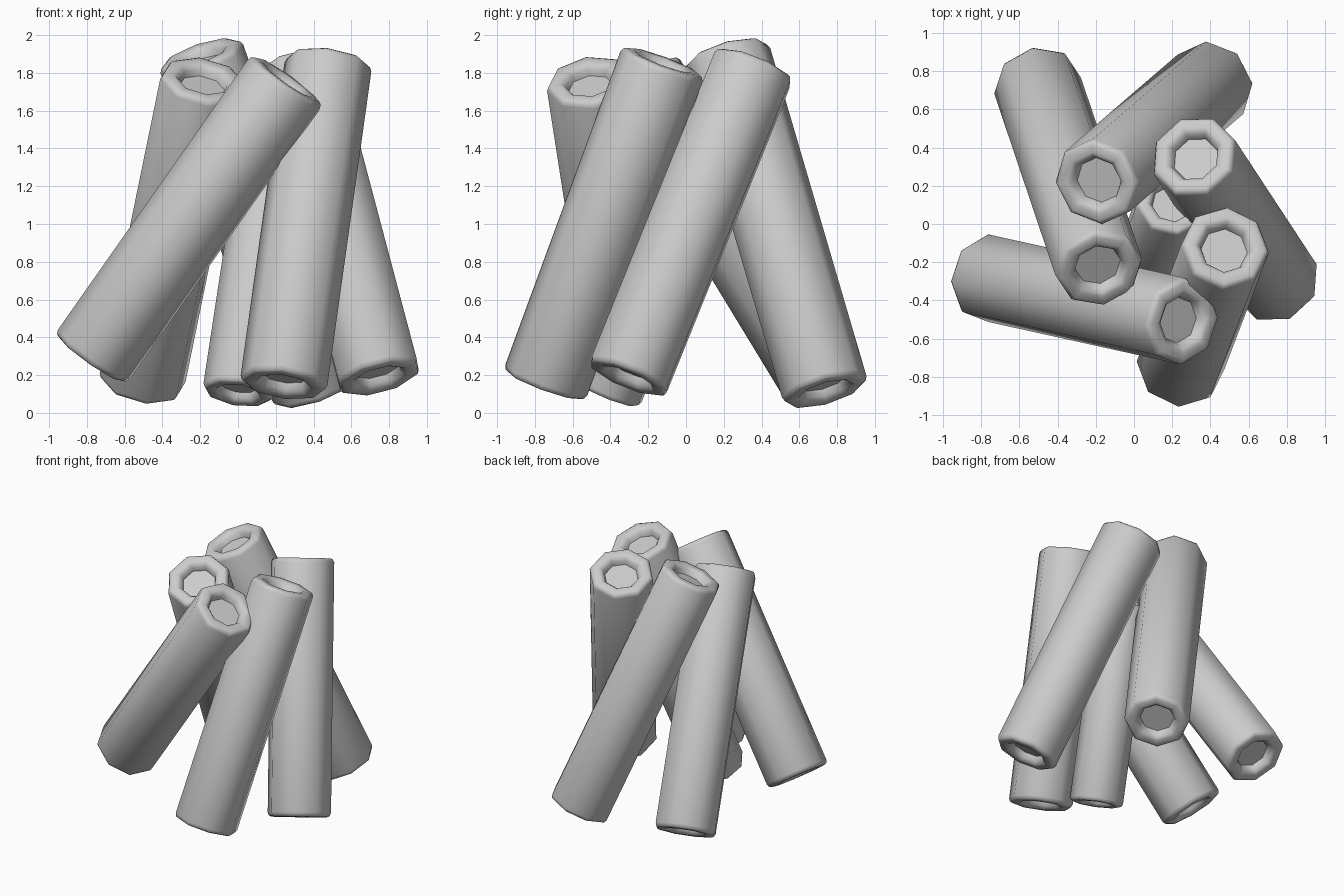
import bpy, bmesh, math
from mathutils import Vector, Matrix

cube = bpy.data.objects.get("Cube")
if cube:
    bpy.data.objects.remove(cube, do_unlink=True)

grey = bpy.data.materials.new("plain grey")
grey.use_nodes = True
colour = (0.6, 0.6, 0.6, 1)
grey.diffuse_color = colour
grey.node_tree.nodes["Principled BSDF"].inputs["Base Color"].default_value = colour

SIDES = 8
# End profile from the recess floor out over the rounded rim: (radius, depth below the end)
END = [(0.122, 0.06), (0.132, 0.025), (0.152, 0.004), (0.165, 0),
       (0.205, 0), (0.222, 0.008), (0.232, 0.03)]


def tube(name, bottom, top, turn, size=1.0):
    """Eight-sided log with a rounded rim and a shallow recess at both ends."""
    bottom, top = Vector(bottom), Vector(top)
    axis = (top - bottom).normalized()
    half = (top - bottom).length / 2
    # Turn is the heading of one corner, seen from above
    heading = Vector((math.cos(math.radians(turn)), math.sin(math.radians(turn)), 0))
    side = axis.cross(heading).normalized()
    frame = Matrix((side.cross(axis), side, axis)).transposed().to_4x4()

    profile = [(r * size, half - d * size) for r, d in END]
    profile += [(r, -z) for r, z in reversed(profile)]
    bm = bmesh.new()
    rings = []
    for r, z in profile:
        angles = [math.tau * i / SIDES for i in range(SIDES)]
        rings.append([bm.verts.new((r * math.cos(a), r * math.sin(a), z)) for a in angles])
    for a, b in zip(rings, rings[1:]):
        for i in range(SIDES):
            j = (i + 1) % SIDES
            bm.faces.new((a[i], b[i], b[j], a[j]))
    bm.faces.new(rings[0])
    bm.faces.new(rings[-1][::-1])
    bmesh.ops.recalc_face_normals(bm, faces=bm.faces)
    mesh = bpy.data.meshes.new(name)
    bm.to_mesh(mesh)
    bm.free()
    mesh.materials.append(grey)

    obj = bpy.data.objects.new(name, mesh)
    obj.matrix_world = Matrix.Translation((top + bottom) / 2) @ frame
    bpy.context.collection.objects.link(obj)
    bpy.ops.object.select_all(action='DESELECT')
    obj.select_set(True)
    bpy.context.view_layer.objects.active = obj
    bpy.ops.object.shade_smooth_by_angle(angle=math.radians(60))


# Five long logs leaning on each other
tube("back_log", (0.41, 0.74, 0.11), (-0.20, 0.215, 1.90), 6)
tube("left_log", (0.75, -0.31, 0.18), (0.31, 0.36, 1.84), 20)
tube("front_log", (0.24, -0.75, 0.145), (0.48, -0.12, 1.86), 85)
tube("back_right_log", (-0.51, 0.74, 0.16), (-0.18, -0.24, 1.77), 7)
tube("right_log", (-0.78, -0.28, 0.285), (0.26, -0.51, 1.765), 0)
# Short log in the middle of the stack
tube("middle_log", (0, -0.42, 0.1), (0.2, 0.12, 1.42), 10, 0.82)
